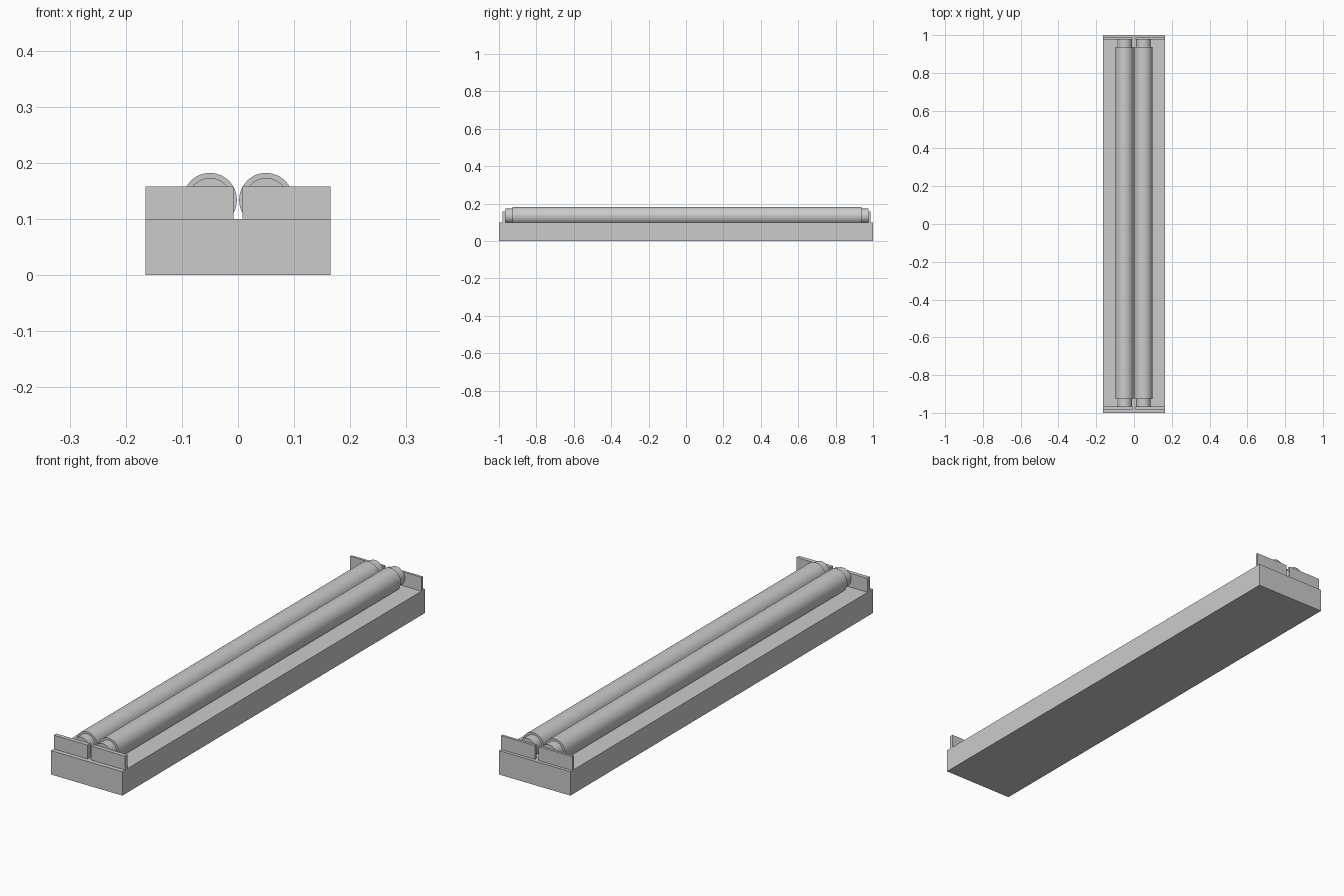
import bpy
import math

if "Cube" in bpy.data.objects:
    bpy.data.objects.remove(bpy.data.objects["Cube"])

grey = bpy.data.materials.new("light grey")
grey.diffuse_color = (0.6, 0.6, 0.6, 1)
grey.use_nodes = True
grey.node_tree.nodes["Principled BSDF"].inputs["Base Color"].default_value = grey.diffuse_color


def box(name, x0, x1, y0, y1, z0, z1):
    bpy.ops.mesh.primitive_cube_add(
        size=1, location=((x0 + x1) / 2, (y0 + y1) / 2, (z0 + z1) / 2))
    ob = bpy.context.object
    ob.name = name
    ob.scale = (x1 - x0, y1 - y0, z1 - z0)
    bpy.ops.object.transform_apply(location=False, rotation=False, scale=True)
    ob.data.materials.append(grey)


def rod(name, x, z, radius, y0, y1):
    bpy.ops.mesh.primitive_cylinder_add(
        vertices=48, radius=radius, depth=y1 - y0,
        location=(x, (y0 + y1) / 2, z), rotation=(math.pi / 2, 0, 0))
    ob = bpy.context.object
    ob.name = name
    ob.data.materials.append(grey)
    bpy.ops.object.shade_smooth_by_angle(angle=math.radians(35))


# Housing
box("housing", -0.165, 0.165, -1, 1, 0, 0.1)

for side, s in (("left", -1), ("right", 1)):
    # Lamp holder plates at both ends
    xa, xb = sorted((s * 0.008, s * 0.165))
    box(side + "_front_holder", xa, xb, -0.982, -0.965, 0.1, 0.158)
    box(side + "_back_holder", xa, xb, 0.977, 0.987, 0.1, 0.158)
    # Tube with narrower end caps
    rod(side + "_tube", s * 0.05, 0.134, 0.048, -0.927, 0.937)
    rod(side + "_front_cap", s * 0.05, 0.134, 0.039, -0.965, -0.927)
    rod(side + "_back_cap", s * 0.05, 0.134, 0.039, 0.937, 0.977)
